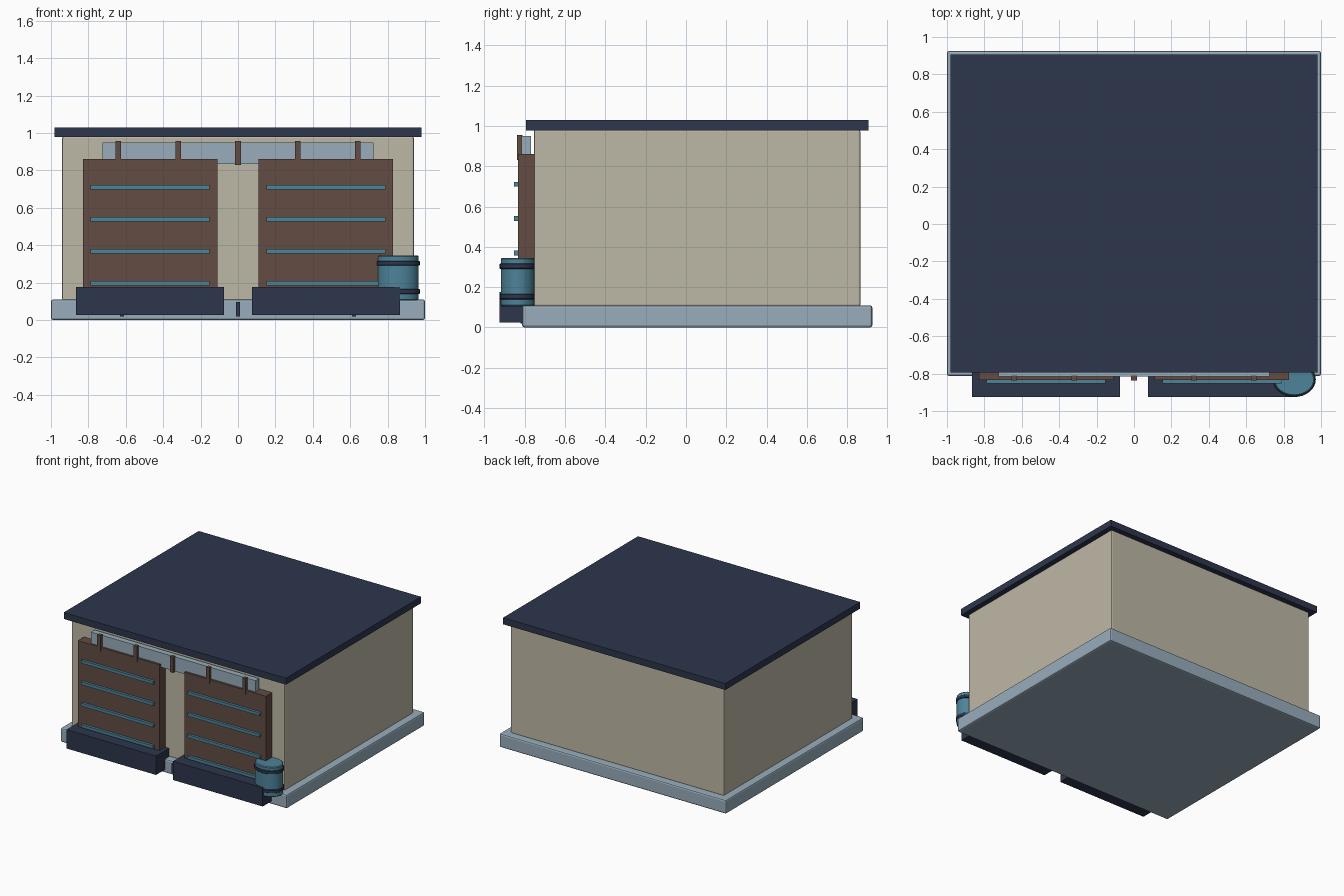
import bpy, bmesh, math

if "Cube" in bpy.data.objects:
    bpy.data.objects.remove(bpy.data.objects["Cube"])


def lin(c):
    c /= 255
    return c / 12.92 if c <= 0.04045 else ((c + 0.055) / 1.055) ** 2.4


def material(name, r, g, b):
    m = bpy.data.materials.new(name)
    m.diffuse_color = (lin(r), lin(g), lin(b), 1)
    m.use_nodes = True
    m.node_tree.nodes["Principled BSDF"].inputs["Base Color"].default_value = m.diffuse_color
    return m


NAVY = material("dark navy", 45, 54, 76)
BEIGE = material("warm beige", 190, 184, 166)
PALE = material("pale blue grey", 152, 174, 188)
TEAL = material("teal", 77, 131, 153)
BROWN = material("brown", 98, 76, 68)


def finish(name, bm, mat):
    bmesh.ops.recalc_face_normals(bm, faces=bm.faces)
    me = bpy.data.meshes.new(name)
    bm.to_mesh(me)
    bm.free()
    me.materials.append(mat)
    ob = bpy.data.objects.new(name, me)
    bpy.context.collection.objects.link(ob)
    return ob


def box(name, x, y, z, mat, bevel=0):
    """Box from (min, max) ranges, with optional rounded edges."""
    bm = bmesh.new()
    bmesh.ops.create_cube(bm, size=1)
    for v in bm.verts:
        v.co = [r[0] if c < 0 else r[1] for c, r in zip(v.co, (x, y, z))]
    if bevel:
        bmesh.ops.bevel(bm, geom=bm.edges[:], offset=bevel, segments=2,
                        profile=0.5, affect='EDGES')
    return finish(name, bm, mat)


def drum(name, cx, cy, rx, ry, z0, z1, mat, bevel):
    """Upright oval cylinder with softened rims."""
    n, rings = 32, []
    bm = bmesh.new()
    for z, inset in ((z0, bevel), (z0 + bevel, 0), (z1 - bevel, 0), (z1, bevel)):
        rings.append([bm.verts.new((cx + (rx - inset) * math.cos(2 * math.pi * i / n),
                                    cy + (ry - inset) * math.sin(2 * math.pi * i / n), z))
                      for i in range(n)])
    for a, b in zip(rings, rings[1:]):
        for i in range(n):
            bm.faces.new((a[i], a[(i + 1) % n], b[(i + 1) % n], b[i]))
    bm.faces.new(rings[0])
    bm.faces.new(rings[-1])
    ob = finish(name, bm, mat)
    bpy.ops.object.select_all(action='DESELECT')
    ob.select_set(True)
    bpy.context.view_layer.objects.active = ob
    bpy.ops.object.shade_smooth_by_angle(angle=math.radians(35))


# Building: base slab, walls and flat roof
box("base_slab", (-1, 1), (-0.813, 0.925), (0, 0.11), PALE, 0.012)
box("walls", (-0.94, 0.94), (-0.755, 0.865), (0.105, 0.98), BEIGE, 0.008)
box("roof", (-0.98, 0.98), (-0.795, 0.905), (0.978, 1.03), NAVY)

# Header beam above the doors, with hanging brackets
box("header_beam", (-0.725, 0.725), (-0.816, -0.77), (0.835, 0.95), PALE)
for i in range(5):
    x = -0.64 + 0.32 * i
    box(f"bracket_{i + 1}", (x - 0.015, x + 0.015), (-0.838, -0.811), (0.83, 0.956), BROWN)

# Two doors with slats, each standing behind a planter box
for side, s in (("left", -1), ("right", 1)):
    def span(a, b):
        return tuple(sorted((s * a, s * b)))
    box(f"{side}_door", span(0.11, 0.83), (-0.833, -0.755), (0.13, 0.86), BROWN)
    for k in range(4):
        z = 0.198 + 0.171 * k
        box(f"{side}_slat_{k + 1}", span(0.152, 0.788), (-0.853, -0.83),
            (z - 0.012, z + 0.012), TEAL)
    box(f"{side}_planter", span(0.075, 0.866), (-0.925, -0.76), (0.026, 0.176), NAVY)

# Small dark strips on the front of the base
for i, x in enumerate((-0.62, 0, 0.62)):
    box(f"base_strip_{i + 1}", (x - 0.01, x + 0.01), (-0.822, -0.805), (0.02, 0.096), NAVY)

# Barrel with two bands at the right front corner
drum("barrel", 0.857, -0.832, 0.109, 0.087, 0.105, 0.345, TEAL, 0.006)
for i, z in enumerate((0.153, 0.304)):
    drum(f"barrel_band_{i + 1}", 0.857, -0.832, 0.115, 0.093, z - 0.013, z + 0.013, NAVY, 0.003)
